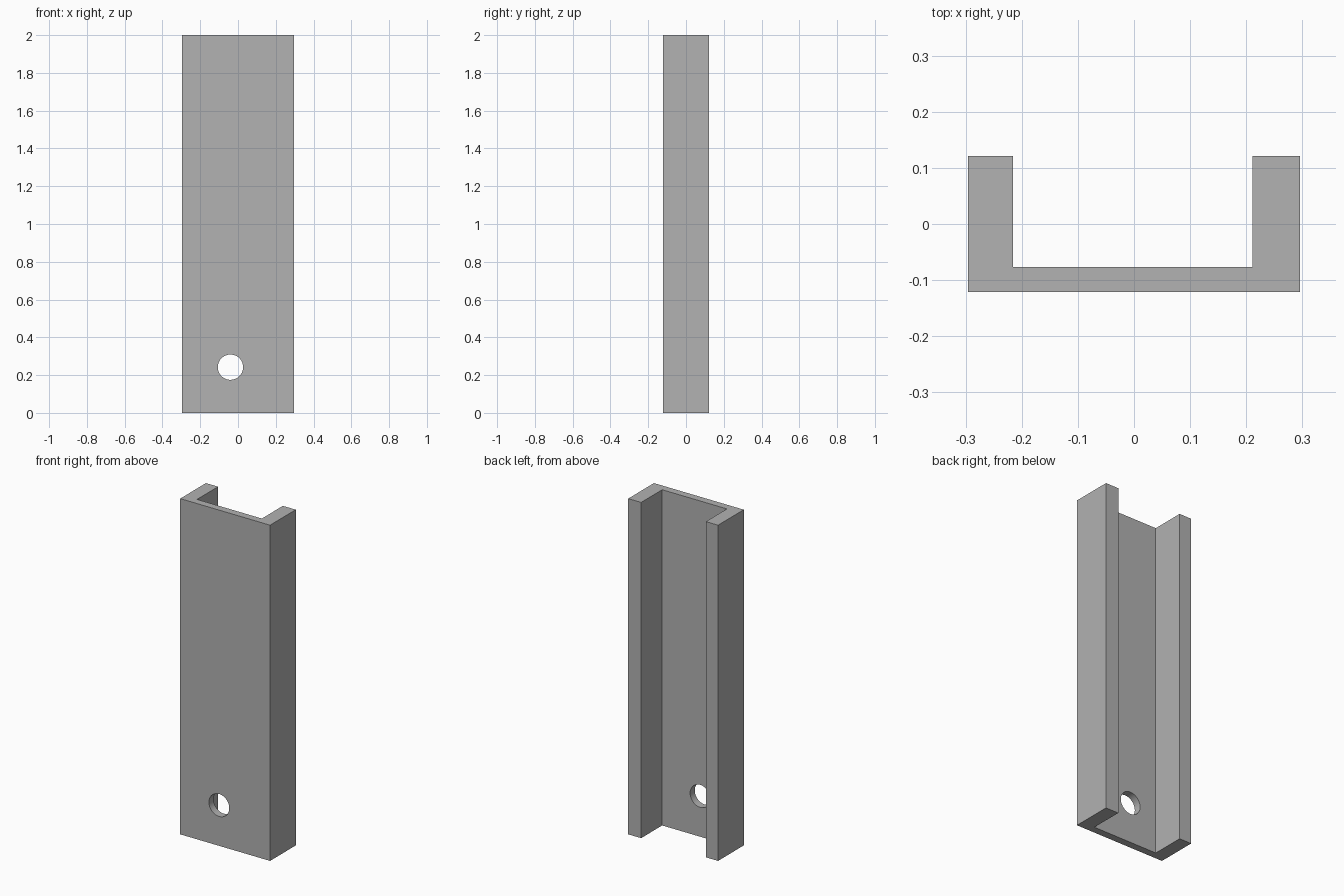
import bpy
import bmesh
import math

if "Cube" in bpy.data.objects:
    bpy.data.objects.remove(bpy.data.objects["Cube"], do_unlink=True)

HEIGHT = 2.0
HALF_W, HALF_D = 0.296, 0.121
INNER_RIGHT, INNER_LEFT, WEB_BACK = -0.216, 0.211, -0.077

# Plain grey finish
grey = bpy.data.materials.new("plain_grey")
grey.use_nodes = True
colour = (0.445, 0.445, 0.445, 1.0)
grey.diffuse_color = colour
grey.node_tree.nodes["Principled BSDF"].inputs["Base Color"].default_value = colour

# U-shaped channel: profile extruded upward
profile = [
    (-HALF_W, -HALF_D), (HALF_W, -HALF_D), (HALF_W, HALF_D), (INNER_LEFT, HALF_D),
    (INNER_LEFT, WEB_BACK), (INNER_RIGHT, WEB_BACK), (INNER_RIGHT, HALF_D), (-HALF_W, HALF_D),
]
bm = bmesh.new()
base = bm.faces.new([bm.verts.new((x, y, 0)) for x, y in profile])
extruded = bmesh.ops.extrude_face_region(bm, geom=[base], use_keep_orig=True)
top_verts = [v for v in extruded["geom"] if isinstance(v, bmesh.types.BMVert)]
bmesh.ops.translate(bm, verts=top_verts, vec=(0, 0, HEIGHT))
bmesh.ops.recalc_face_normals(bm, faces=bm.faces)
mesh = bpy.data.meshes.new("channel")
bm.to_mesh(mesh)
bm.free()
mesh.materials.append(grey)
channel = bpy.data.objects.new("channel", mesh)
bpy.context.collection.objects.link(channel)

# Round hole through the web
bpy.ops.mesh.primitive_cylinder_add(
    vertices=48, radius=0.067, depth=0.12,
    location=(-0.04, -0.1, 0.242), rotation=(math.pi / 2, 0, 0))
cutter = bpy.context.object
cutter.name = "hole_cutter"
cutter.hide_render = True
cutter.data.materials.append(grey)

hole = channel.modifiers.new("hole", "BOOLEAN")
hole.operation = "DIFFERENCE"
hole.solver = "EXACT"
hole.object = cutter

# Apply the cut, then smooth only the hole wall
bpy.ops.object.select_all(action="DESELECT")
channel.select_set(True)
bpy.context.view_layer.objects.active = channel
bpy.ops.object.modifier_apply(modifier=hole.name)
bpy.data.objects.remove(cutter, do_unlink=True)
bpy.ops.object.shade_smooth_by_angle(angle=math.radians(30))
